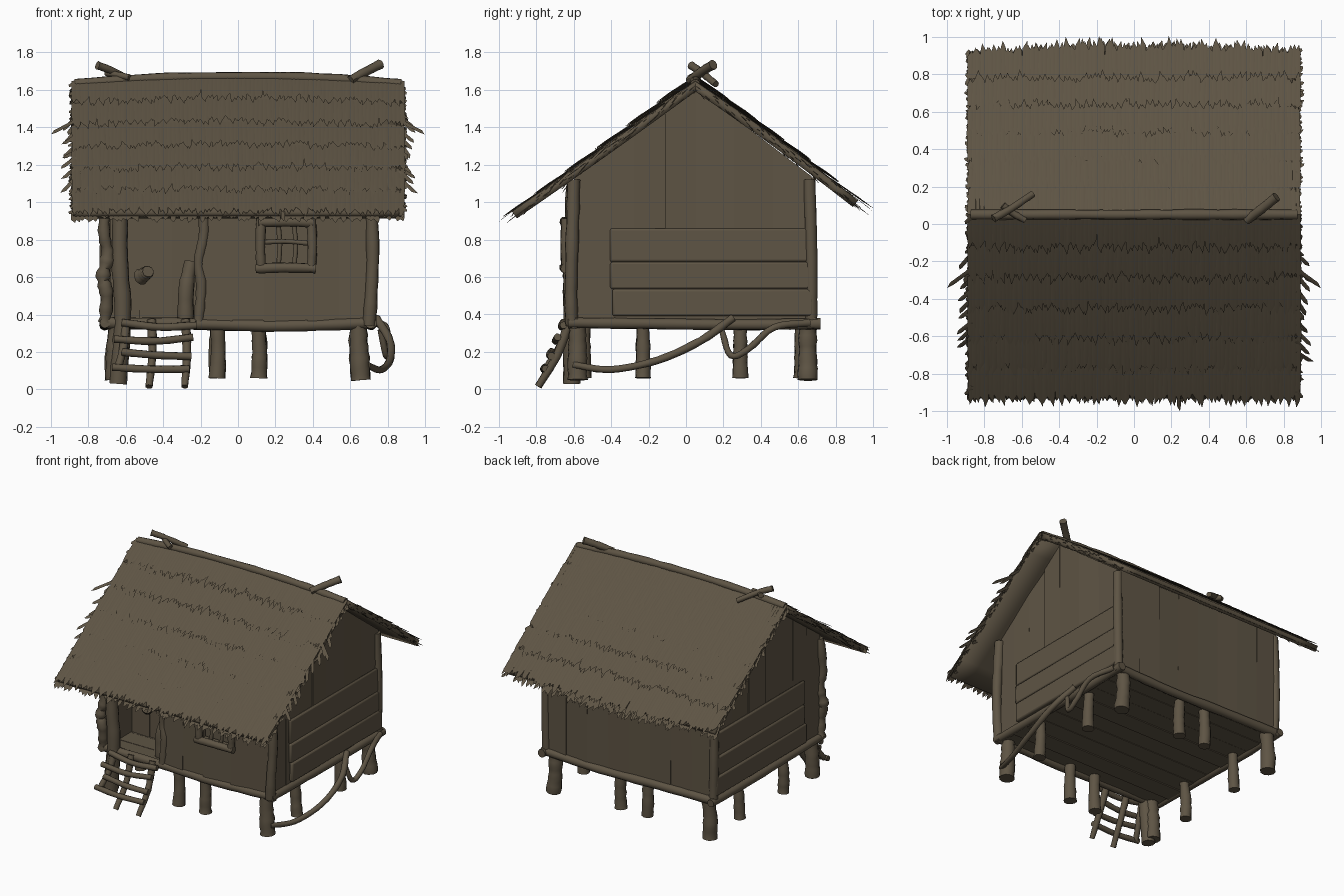
import bpy, bmesh, math, random
from mathutils import Vector as V

if "Cube" in bpy.data.objects:
    bpy.data.objects.remove(bpy.data.objects["Cube"])

random.seed(7)
R = random.uniform
brown = bpy.data.materials.new("weathered brown")
brown.diffuse_color = (0.112, 0.089, 0.058, 1)
brown.use_nodes = True
brown.node_tree.nodes["Principled BSDF"].inputs["Base Color"].default_value = brown.diffuse_color


def finish(bm, name, angle=45):
    bmesh.ops.recalc_face_normals(bm, faces=bm.faces)
    me = bpy.data.meshes.new(name)
    bm.to_mesh(me)
    bm.free()
    me.materials.append(brown)
    me.shade_smooth()
    me.set_sharp_from_angle(angle=math.radians(angle))
    ob = bpy.data.objects.new(name, me)
    bpy.context.collection.objects.link(ob)
    return ob


def smooth_path(pts, steps=5):
    p = [V(a) for a in pts]
    p = [2 * p[0] - p[1]] + p + [2 * p[-1] - p[-2]]
    out = []
    for i in range(1, len(p) - 2):
        a, b, c, d = p[i - 1:i + 3]
        for s in range(steps):
            t = s / steps
            out.append(0.5 * (2 * b + (c - a) * t + (2 * a - 5 * b + 4 * c - d) * t * t
                              + (3 * b - a - 3 * c + d) * t ** 3))
    return out + [p[-2]]


def stick(name, pts, r0, r1=None, wob=0.07, sides=10):
    """Wobbly round branch along a smooth path."""
    r1 = r0 if r1 is None else r1
    path, bm, rings = smooth_path(pts), bmesh.new(), []
    n = len(path)
    tan = [(path[min(i + 1, n - 1)] - path[max(i - 1, 0)]).normalized() for i in range(n)]
    side = tan[0].orthogonal().normalized()
    for i, c in enumerate(path):
        if i:
            side = tan[i - 1].rotation_difference(tan[i]) @ side
        up, r = tan[i].cross(side), (r0 + (r1 - r0) * i / (n - 1)) * R(1 - wob, 1 + wob)
        rings.append([bm.verts.new(c + (side * math.cos(a) + up * math.sin(a)) * r * R(0.96, 1.04))
                      for a in (2 * math.pi * k / sides for k in range(sides))])
    for a, b in zip(rings, rings[1:]):
        for k in range(sides):
            bm.faces.new((a[k], a[(k + 1) % sides], b[(k + 1) % sides], b[k]))
    bm.faces.new(rings[0])
    bm.faces.new(rings[-1])
    return finish(bm, name)


def prism(bm, quad_in, quad_out):
    a, b = [bm.verts.new(v) for v in quad_in], [bm.verts.new(v) for v in quad_out]
    bm.faces.new(a)
    bm.faces.new(b)
    for i in range(4):
        bm.faces.new((a[i], a[(i + 1) % 4], b[(i + 1) % 4], b[i]))


def box(bm, x0, x1, y0, y1, z0, z1):
    prism(bm, [(x0, y0, z0), (x1, y0, z0), (x1, y1, z0), (x0, y1, z0)],
          [(x0, y0, z1), (x1, y0, z1), (x1, y1, z1), (x0, y1, z1)])


def under_roof(y):
    return 1.61 - (0.74 * (0.05 - y) if y < 0.05 else 0.76 * (y - 0.05))


def wall(name, p0, p1, out, n, z0=0.34, top=under_roof, thick=0.02):
    """Vertical planks side by side from p0 to p1, facing 'out'."""
    bm, p0, p1, out = bmesh.new(), V((*p0, 0)), V((*p1, 0)), V((*out, 0))
    for i in range(n):
        a, b = p0.lerp(p1, i / n), p0.lerp(p1, (i + 1) / n)
        q = [V((a.x, a.y, z0)), V((b.x, b.y, z0)), V((b.x, b.y, top(b.y))), V((a.x, a.y, top(a.y)))]
        prism(bm, [v - out * thick for v in q], [v + out * R(0, 0.012) for v in q])
    return finish(bm, name, 30)


# stilts
for x, y, r in [(sx * 0.65, y, 0.05) for sx in (-1, 1) for y in (-0.58, 0.65)] + \
               [(sx * 0.11, y, 0.04) for sx in (-1, 1) for y in (-0.55, 0.62)] + \
               [(sx * 0.65, y, 0.038) for sx in (-1, 1) for y in (-0.23, 0.29)]:
    stick("stilt", [(x * 1.01, y, 0.05 if r > 0.045 else 0.06), (x + R(-.01, .01), y, 0.2), (x * 0.99, y, 0.35)],
          r * 1.1, r * 0.92)

# floor planks and edge logs
bm = bmesh.new()
for i in range(9):
    y = -0.6 + i * 0.142
    box(bm, -0.7, 0.7, y, y + 0.139, 0.333 + R(-.006, .006), 0.362 + R(-.004, .004))
finish(bm, "floor_planks")
for y in (-0.6, 0.68):
    stick("floor_log", [(-0.72, y, .355), (-0.25, y, .35), (0.25, y, .34), (0.73, y, .355)], 0.031)
for x in (-0.71, 0.71):
    stick("floor_log", [(x, -0.63, .355), (x, -0.2, .35), (x, 0.3, .345), (x, 0.72, .35)], 0.029)

# walls
for s, side in ((-1, "left"), (1, "right")):
    wall(side + "_gable_front", (s * 0.7, -0.6), (s * 0.7, 0.05), (s, 0), 4)
    wall(side + "_gable_back", (s * 0.7, 0.05), (s * 0.7, 0.67), (s, 0), 3)
    bm = bmesh.new()
    for z0, z1, d in ((0.39, 0.535, .035), (0.535, 0.68, .03), (0.68, 0.86, .024)):
        xs = sorted((s * 0.7, s * (0.7 + d)))
        box(bm, xs[0], xs[1], -0.4 + R(-.01, .01), 0.68, z0, z1)
    b = finish(bm, side + "_horizontal_boards")
    m = b.modifiers.new("worn edges", 'BEVEL')
    m.width, m.segments = 0.014, 2
wall("back_wall", (-0.7, 0.68), (0.7, 0.68), (0, 1), 8)
wall("front_wall_left", (-0.2, -0.61), (0.14, -0.61), (0, -1), 2)
wall("front_wall_right", (0.37, -0.61), (0.71, -0.61), (0, -1), 2)
wall("front_wall_under_window", (0.14, -0.61), (0.37, -0.61), (0, -1), 1, top=lambda y: 0.66)
wall("front_wall_over_window", (0.14, -0.61), (0.37, -0.61), (0, -1), 1, z0=0.88)
wall("window_backing", (0.12, -0.57), (0.39, -0.57), (0, -1), 1, 0.6, lambda y: 0.92, 0.01)
wall("porch_back_wall", (-0.7, -0.3), (-0.18, -0.3), (0, -1), 3)
wall("porch_side_wall", (-0.19, -0.6), (-0.19, -0.28), (-1, 0), 2)

# corner and porch posts
stick("porch_post", [(-0.64, -0.61, .03), (-0.615, -0.61, .4), (-0.63, -0.61, .7), (-0.625, -0.6, 1.1)], 0.05, 0.042)
stick("knotty_post", [(-0.71, -0.6, .36), (-0.70, -0.62, .5), (-0.72, -0.62, .6), (-0.695, -0.61, .72),
                      (-0.715, -0.62, .85), (-0.70, -0.6, 1.1)], 0.036, 0.032, 0.22)
stick("front_corner_post", [(0.70, -0.61, .34), (0.71, -0.615, .5), (0.72, -0.61, .75), (0.705, -0.6, 1.12)], 0.036, 0.034)
for x in (-0.70, 0.70):
    stick("back_corner_post", [(x, 0.67, .34), (x * 1.01, 0.67, .7), (x, 0.66, 1.12)], 0.032)
stick("porch_wall_edge", [(-0.21, -0.6, .36), (-0.195, -0.6, .55), (-0.21, -0.6, .68), (-0.18, -0.6, .85),
                          (-0.2, -0.6, 1.1)], 0.028)
stick("porch_stump", [(-0.28, -0.52, .37), (-0.275, -0.52, .55), (-0.25, -0.5, .68)], 0.045, 0.035)
stick("porch_knob", [(-0.52, -0.34, .6), (-0.49, -0.38, .62), (-0.48, -0.41, .63)], 0.045, 0.03)

# window frame and bars
for x in (0.125, 0.39):
    stick("window_side", [(x, -0.64, .63), (x + R(-.01, .01), -0.645, .76), (x, -0.64, .91)], 0.026)
for z, h in ((0.645, 0.16), (0.89, 0.145)):
    stick("window_rail", [(0.255 - h, -0.645, z), (0.255, -0.65, z + .005), (0.255 + h, -0.645, z)], 0.026)
for x in (0.215, 0.3):
    stick("window_bar", [(x, -0.63, .65), (x + .008, -0.63, .77), (x, -0.63, .88)], 0.013)
stick("window_crossbar", [(0.13, -0.635, .785), (0.25, -0.635, .79), (0.38, -0.635, .78)], 0.013)

# ladder at the porch
for xt, xb, zb in ((-0.6, -0.64, 0.1), (-0.46, -0.475, 0.0), (-0.28, -0.285, 0.0)):
    k = (0.37 - zb) / 0.37
    stick("ladder_rail", [(xt, -0.62, .37), (xt * .5 + xb * .5 + .01, -0.62 - .07 * k, .37 - .19 * k),
                          (xb, -0.62 - .17 * k, zb + .015)], 0.026, 0.019)
for i, (x0, x1) in enumerate(((-0.62, -0.22), (-0.66, -0.24), (-0.62, -0.25), (-0.67, -0.26))):
    z, y = 0.345 - i * 0.075, -0.655 - i * 0.032
    stick("ladder_rung", [(x0, y, z + R(-.01, .015)), ((x0 + x1) / 2, y - .01, z - .012), (x1, y, z + R(-.02, .01))], 0.02)

# bent branches along the right side
stick("long_branch", [(0.69, -0.6, .13), (0.76, -0.4, .105), (0.81, -0.15, .155), (0.81, 0.08, .26),
                      (0.74, 0.25, .38)], 0.018, 0.022)
stick("short_branch", [(0.76, 0.19, .32), (0.79, 0.24, .18), (0.80, 0.34, .22), (0.79, 0.47, .33),
                       (0.73, 0.66, .355)], 0.016, 0.02)


# thatched roof: direction, run, slope and mid-slope bulge of each side
SIDES = {"front": (-1, 0.98, 0.74, -0.006), "back": (1, 0.87, 0.765, 0.012)}


def surf(x, t, side, off=0.0):
    s, run, k, bulge = SIDES[side]
    nrm = V((0, s * k, 1)).normalized()
    sag = -0.03 * (x / 0.9) ** 2 * (1 - t) + bulge * math.sin(math.pi * t)
    return V((x, 0.05 + s * run * t, 1.675 - k * run * t + sag)) + nrm * off


def blade(bm, base, d, across, nrm, w, length):
    """One pointed straw bundle with a slightly raised middle."""
    row = [[bm.verts.new(base + d * length * f + across * u * w * g + nrm * (0.0025 if u == 0 else 0))
            for u in (-0.5, 0, 0.5)] for f, g in ((0, 1), (0.8, 0.98))]
    tip = bm.verts.new(base + d * length + across * R(-.4, .4) * w)
    for i in (0, 1):
        bm.faces.new((row[0][i], row[0][i + 1], row[1][i + 1], row[1][i]))
        bm.faces.new((row[1][i], row[1][i + 1], tip))


ROWS, NX, X = 6, 80, V((1, 0, 0))
for side, (s, run, k, _) in SIDES.items():
    down, nrm = V((0, s, -k)).normalized(), V((0, s * k, 1)).normalized()
    slope = run * math.hypot(1, k)
    # slab under the straw: an open grid given thickness
    bm = bmesh.new()
    g = [[bm.verts.new(surf(-0.88 + i * 1.76 / 12, j / 8, side)) for j in range(9)] for i in range(13)]
    for i in range(12):
        for j in range(8):
            bm.faces.new((g[i][j], g[i + 1][j], g[i + 1][j + 1], g[i][j + 1])[::-s])
    slab = finish(bm, side + "_roof_slab")
    m = slab.modifiers.new("thickness", 'SOLIDIFY')
    up = slab.data.polygons[0].normal.z > 0
    m.thickness, m.offset = 0.045, -1 if up else 1
    # overlapping courses of straw, plus a lower fringe at the eave
    bm = bmesh.new()
    for c in range(ROWS + 1):
        fringe = c == ROWS
        t0 = (ROWS - 0.4) / ROWS if fringe else c / ROWS
        for i in range(NX):
            x = -0.885 + 1.77 * (i + 0.5) / NX
            ln = slope / ROWS * (0.55 if fringe else 1.14) + R(-0.03, 0.03)
            if side == "back" and c >= ROWS - 1:
                ln += 0.045 * (1 - (x / 0.8) ** 2)
            lift = 0.0 if fringe else 0.010 + R(0, 0.003)
            d = (down + nrm * lift / ln + X * R(-.03, .03)).normalized()
            blade(bm, surf(x, t0, side, -0.03 if fringe else -0.001), d, X, nrm, 0.029, ln)
    blade(bm, surf(0.24 * -s, 0.93, side), down, X, nrm, 0.02, (1.0 - abs(0.05 + s * run * .93)) / abs(down.y))
    # ragged straw at the gable edges
    for sx in (-1, 1):
        for i in range(70):
            t = (i + R(0, 1)) / 70
            shaggy = side == "front" and 0.2 < t < 0.75 and i % 4 == 0
            d = (X * sx * R(.4, .9) + down * R(.7, 1.2) + nrm * R(-.25, .05)).normalized()
            blade(bm, surf(sx * 0.865, t, side, R(-.045, 0.004)), d, d.cross(nrm).normalized(), nrm,
                  0.024, R(0.09, 0.14) if shaggy else R(0.03, 0.06))
        if side == "front":
            d = (X * sx + down * 0.9).normalized()
            blade(bm, surf(sx * 0.87, 0.3, side), d, d.cross(nrm), nrm, 0.024, 0.13 / abs(d.x))
    finish(bm, side + "_thatch", 70)

# ridge roll and the sticks pinning it
stick("ridge_roll", [(-0.87, .05, 1.63), (-0.45, .05, 1.66), (0, .05, 1.668), (0.45, .05, 1.66), (0.87, .05, 1.63)], 0.027)
stick("left_ridge_stick", [(-0.75, .03, 1.73), (-0.66, .08, 1.695), (-0.54, .16, 1.63)], 0.022, 0.018)
stick("left_short_stick", [(-0.70, .10, 1.69), (-0.65, .06, 1.68), (-0.58, .02, 1.665)], 0.018)
stick("right_ridge_stick", [(0.60, .02, 1.65), (0.68, .08, 1.695), (0.76, .145, 1.735)], 0.024, 0.026)
